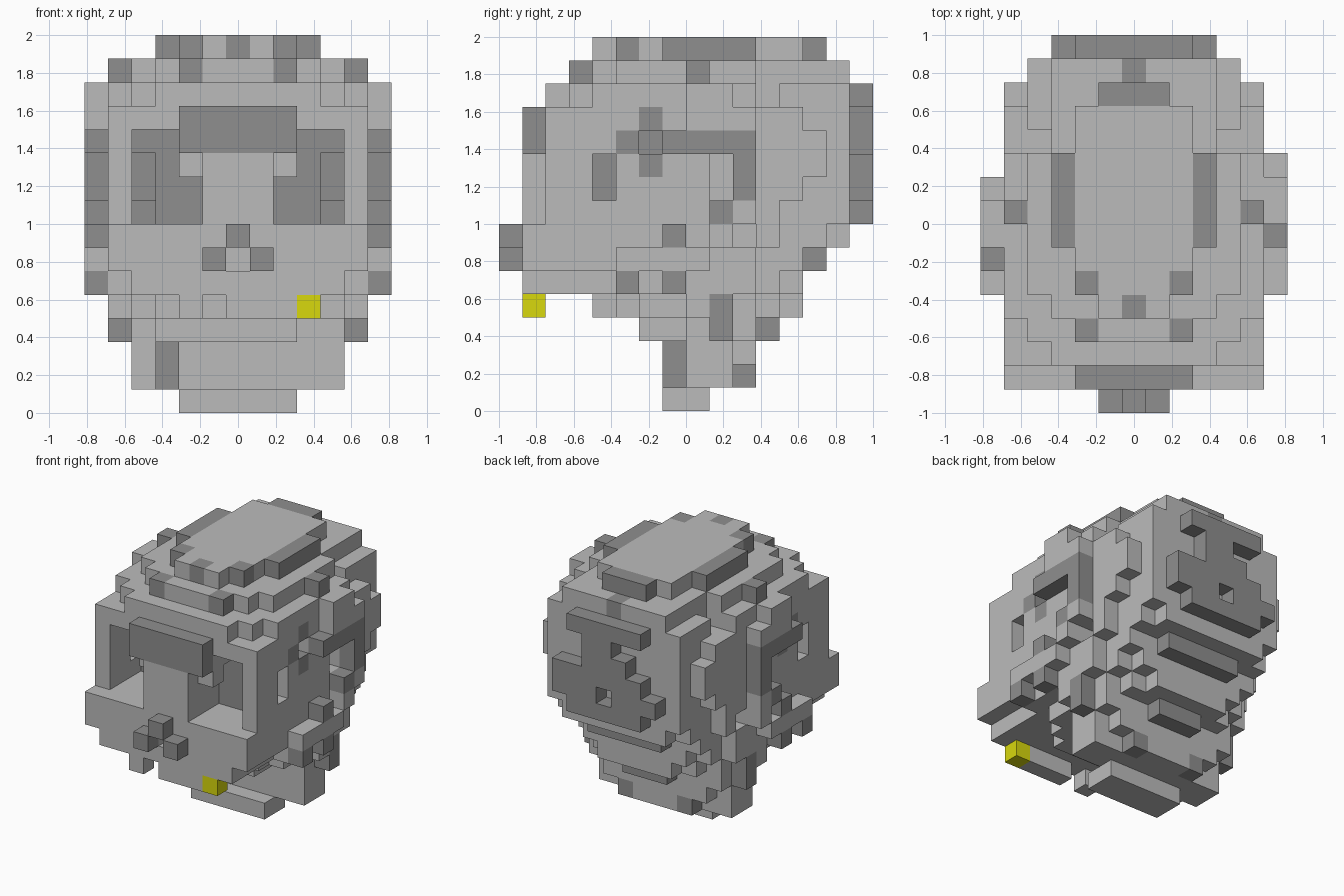
import bpy, bmesh, math
from mathutils import Vector

cube = bpy.data.objects.get("Cube")
if cube:
    bpy.data.objects.remove(cube, do_unlink=True)

S = 0.125  # size of one block
LIGHT, DARK, GOLD = 0, 1, 2


def material(name, rgb):
    m = bpy.data.materials.new(name)
    m.use_nodes = True
    m.diffuse_color = (*rgb, 1)
    bsdf = next(n for n in m.node_tree.nodes if n.type == 'BSDF_PRINCIPLED')
    bsdf.inputs["Base Color"].default_value = (*rgb, 1)
    bsdf.inputs["Roughness"].default_value = 0.9
    return m


MATS = [material("light grey", (0.50, 0.50, 0.50)),
        material("dark grey", (0.275, 0.275, 0.275)),
        material("gold yellow", (0.69, 0.69, 0.004))]

blocks = {}  # (x, y, z) -> (part, colour)


def cells(x, y, z, mirror):
    """Blocks in inclusive x range and half-open y and z ranges."""
    for i in range(x[0], x[1] + 1):
        for j in range(*y):
            for k in range(*z):
                yield (i, j, k)
                if mirror:
                    yield (-i, j, k)


def fill(part, x, y, z, colour=LIGHT, mirror=False):
    for c in cells(x, y, z, mirror):
        blocks[c] = (part, colour)


def carve(x, y, z):
    for c in cells(x, y, z, True):
        blocks.pop(c, None)


def paint(x, y, z, colour=DARK):
    for c in cells(x, y, z, True):
        if c in blocks:
            blocks[c] = (blocks[c][0], colour)


def layer(part, z, rows):
    """Stack of symmetric rows: (y start, y end, half width)."""
    for y0, y1, w in rows:
        fill(part, (-w, w), (y0, y1), z)


# Neck and skull base, tapering downward
layer("skull_base", (0, 1), [(-1, 1, 2)])
layer("skull_base", (1, 2), [(0, 2, 4), (2, 3, 2)])
layer("skull_base", (2, 3), [(0, 2, 4), (2, 3, 3)])
layer("skull_base", (3, 4), [(0, 1, 4), (1, 2, 5), (2, 3, 4), (3, 4, 1)])
fill("skull_base", (-3, 2), (-2, 0), (3, 4))
layer("skull_base", (4, 5), [(-4, -3, 2), (-3, -2, 3), (-2, 0, 4), (0, 2, 5),
                             (2, 3, 4), (3, 4, 3), (4, 5, 2)])
paint((2, 2), (2, 3), (1, 2))
paint((0, 1), (3, 4), (3, 4))
paint((5, 5), (1, 2), (3, 5))
fill("skull_base", (-3, -3), (-1, 0), (1, 3), DARK)

# Upper jaw and cheeks
layer("upper_jaw", (5, 6), [(-7, -3, 4), (-3, 3, 5), (3, 4, 4), (4, 5, 3)])
layer("upper_jaw", (6, 7), [(-7, 3, 5), (3, 5, 4), (5, 6, 2)])
layer("upper_jaw", (7, 8), [(-7, 4, 5), (4, 6, 4), (6, 7, 3)])
carve((5, 5), (2, 3), (7, 8))
paint((0, 2), (5, 6), (6, 7))

# Face and braincase, widest part rounded off toward the back
for z, back in ((8, 4), (9, 5), (10, 6), (11, 6), (12, 5)):
    layer("cranium", (z, z + 1), [(-6, back, 5), (back, 7, 4)])
layer("cranium", (13, 14), [(-6, -5, 3), (-5, -4, 4), (-4, 3, 5), (3, 4, 3), (4, 7, 4)])

# Rounded crown
layer("crown", (14, 15), [(-5, -4, 2), (-4, -3, 3), (-3, 3, 4), (3, 7, 3)])
fill("crown", (5, 5), (0, 1), (14, 15), DARK, True)
paint((2, 2), (-5, -4), (14, 15))
paint((0, 0), (6, 7), (14, 15))
layer("crown", (15, 16), [(-4, -3, 1), (-3, 5, 2), (-1, 3, 3), (5, 6, 1)])
paint((3, 3), (-1, 3), (15, 16))
paint((2, 2), (-3, -2), (15, 16))
paint((0, 0), (-4, -3), (15, 16))
paint((0, 1), (5, 6), (15, 16))

# Eye sockets, deeper at the outer edge, each with a slot to the side
carve((2, 3), (-6, -4), (8, 11))
carve((4, 4), (-6, -3), (8, 9))
carve((4, 4), (-6, -2), (9, 11))
carve((3, 4), (-6, -4), (11, 12))
carve((5, 5), (-4, -3), (9, 11))
fill("cranium", (2, 2), (-6, -5), (10, 11), LIGHT, True)
paint((2, 4), (-4, -1), (8, 12))

# Temple hollows and cross-shaped patches
carve((5, 5), (1, 2), (9, 11))
paint((5, 5), (-3, -2), (11, 12))
paint((5, 5), (-2, -1), (10, 13))
carve((5, 5), (-2, -1), (11, 12))
paint((4, 4), (-2, -1), (11, 12))

# Temple frames, the right one set a block further forward
for x, s in ((6, 0), (-6, -1)):
    fill("side_arch", (x, x), (s - 1, s + 3), (11, 12), DARK)
    fill("side_arch", (x, x), (s + 2, s + 3), (9, 11), DARK)
    fill("side_arch", (x, x), (s + 2, s + 3), (8, 9))
    fill("side_arch", (x, x), (s + 1, s + 2), (8, 9), DARK)
    fill("side_arch", (x, x), (s, s + 2), (12, 14))
    fill("side_arch", (x, x), (s + 2, s + 3), (12, 13))

# Cheek arches
fill("side_arch", (6, 6), (-3, 1), (6, 7), LIGHT, True)
fill("side_arch", (6, 6), (1, 2), (7, 8), LIGHT, True)
fill("side_arch", (6, 6), (-1, 0), (7, 8), DARK, True)
for y in (-3, -1):
    fill("side_arch", (6, 6), (y, y + 1), (5, 6), DARK, True)

# Brow ridge and nose bridge
fill("brow_ridge", (-2, 2), (-7, -6), (11, 13), DARK)
fill("nose_bridge", (-1, 1), (-7, -6), (8, 11))

# Nose around a small hollow
carve((0, 0), (-7, -6), (6, 7))
fill("nose", (0, 0), (-8, -7), (7, 8), DARK)
fill("nose", (1, 1), (-8, -7), (6, 7), DARK, True)

# Teeth, one of them gold
fill("teeth", (-2, -2), (-7, -6), (4, 5))
fill("teeth", (0, 2), (-7, -6), (4, 5))
fill("gold_tooth", (3, 3), (-7, -6), (4, 5), GOLD)

# Raised plate at the back of the head, with a small hole
for z, x0, x1 in ((13, -2, 2), (12, 0, 1), (11, -1, 1), (10, -2, 3), (9, -3, 3), (8, -2, 2)):
    fill("back_plate", (x0, x1), (7, 8), (z, z + 1), DARK)
carve((0, 0), (7, 8), (9, 10))


def build(part):
    """Mesh the exposed block sides of one part."""
    bm = bmesh.new()
    verts = {}
    for c, (name, colour) in blocks.items():
        if name != part:
            continue
        for axis in range(3):
            for side in (0, 1):
                n = list(c)
                n[axis] += 2 * side - 1
                if tuple(n) in blocks:
                    continue
                a, b = (axis + 1) % 3, (axis + 2) % 3
                quad = []
                for da, db in ((0, 0), (1, 0), (1, 1), (0, 1)):
                    p = list(c)
                    p[axis] += side
                    p[a] += da
                    p[b] += db
                    p = tuple(p)
                    if p not in verts:
                        verts[p] = bm.verts.new(Vector((p[0] - 0.5, p[1], p[2])) * S)
                    quad.append(verts[p])
                face = bm.faces.new(quad if side else quad[::-1])
                face.material_index = colour
    bmesh.ops.dissolve_limit(bm, angle_limit=math.radians(1), verts=bm.verts[:],
                             edges=bm.edges[:], delimit={'MATERIAL'})
    mesh = bpy.data.meshes.new(part)
    bm.to_mesh(mesh)
    bm.free()
    for m in MATS:
        mesh.materials.append(m)
    bpy.context.scene.collection.objects.link(bpy.data.objects.new(part, mesh))


for part in sorted({p for p, _ in blocks.values()}):
    build(part)
